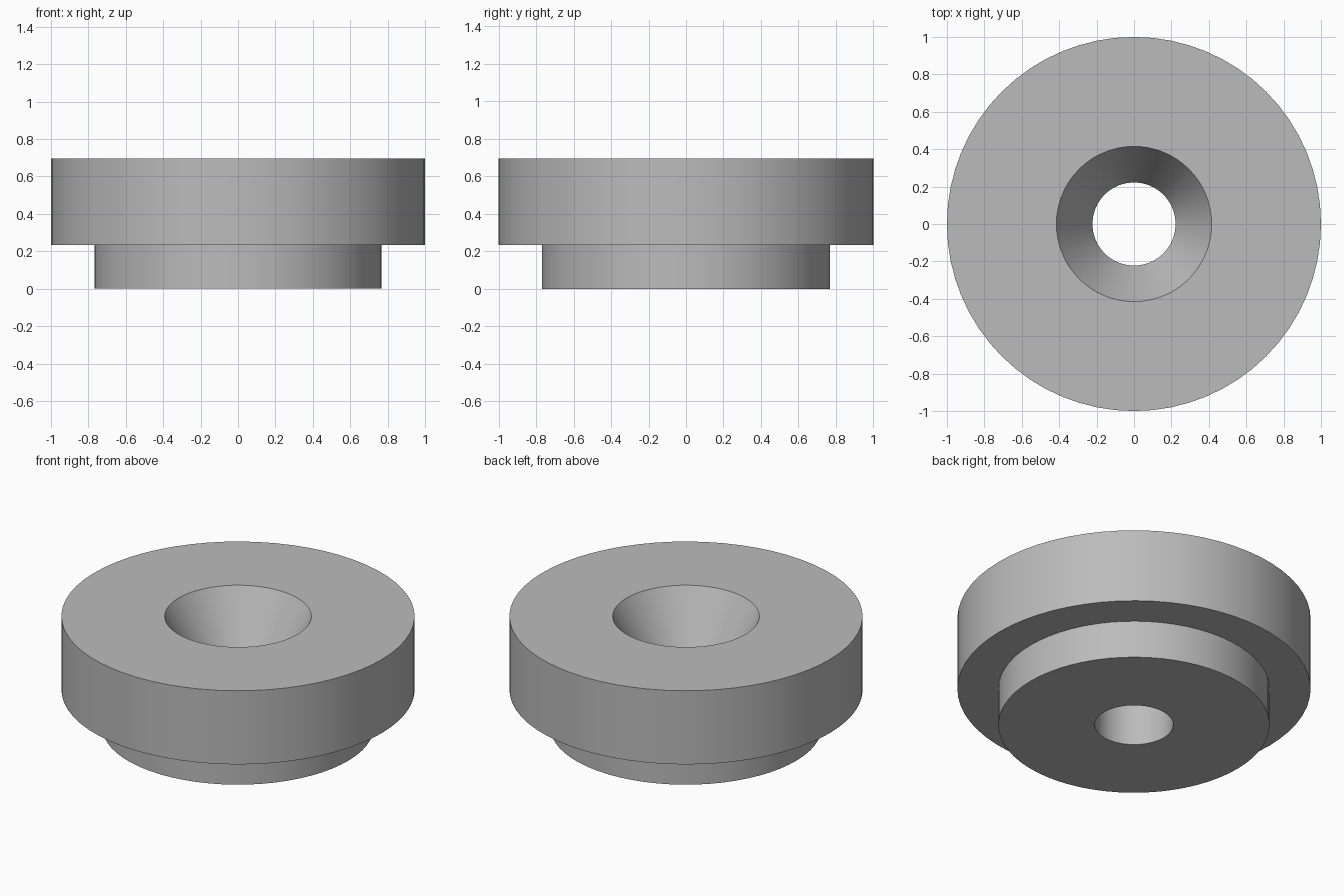
import bpy
import bmesh
import math

cube = bpy.data.objects.get("Cube")
if cube:
    bpy.data.objects.remove(cube, do_unlink=True)

SEGMENTS = 64

# Plain grey material
grey = bpy.data.materials.new("plain_grey")
grey.use_nodes = True
colour = (0.5, 0.5, 0.5, 1.0)
grey.diffuse_color = colour
grey.node_tree.nodes["Principled BSDF"].inputs["Base Color"].default_value = colour


def lathe(name, profile, material):
    """Revolve a closed (radius, height) profile around the z axis."""
    bm = bmesh.new()
    rings = []
    for radius, height in profile:
        angles = [math.tau * i / SEGMENTS for i in range(SEGMENTS)]
        rings.append([bm.verts.new((radius * math.cos(a), radius * math.sin(a), height))
                      for a in angles])
    for lower, upper in zip(rings, rings[1:] + rings[:1]):
        for i in range(SEGMENTS):
            j = (i + 1) % SEGMENTS
            bm.faces.new((lower[i], lower[j], upper[j], upper[i]))
    bmesh.ops.recalc_face_normals(bm, faces=bm.faces)
    mesh = bpy.data.meshes.new(name)
    bm.to_mesh(mesh)
    bm.free()
    mesh.materials.append(material)
    obj = bpy.data.objects.new(name, mesh)
    bpy.context.collection.objects.link(obj)
    bpy.ops.object.select_all(action="DESELECT")
    obj.select_set(True)
    bpy.context.view_layer.objects.active = obj
    bpy.ops.object.shade_smooth_by_angle(angle=math.radians(25))
    return obj


# Stepped bushing: narrow spigot, wide flange, countersunk bore
top, step, cone_bottom = 0.695, 0.235, 0.355
lathe("stepped_bushing", [
    (0.222, 0), (0.768, 0),
    (0.768, step), (1.0, step),
    (1.0, top), (0.415, top),
    (0.222, cone_bottom),
], grey)
